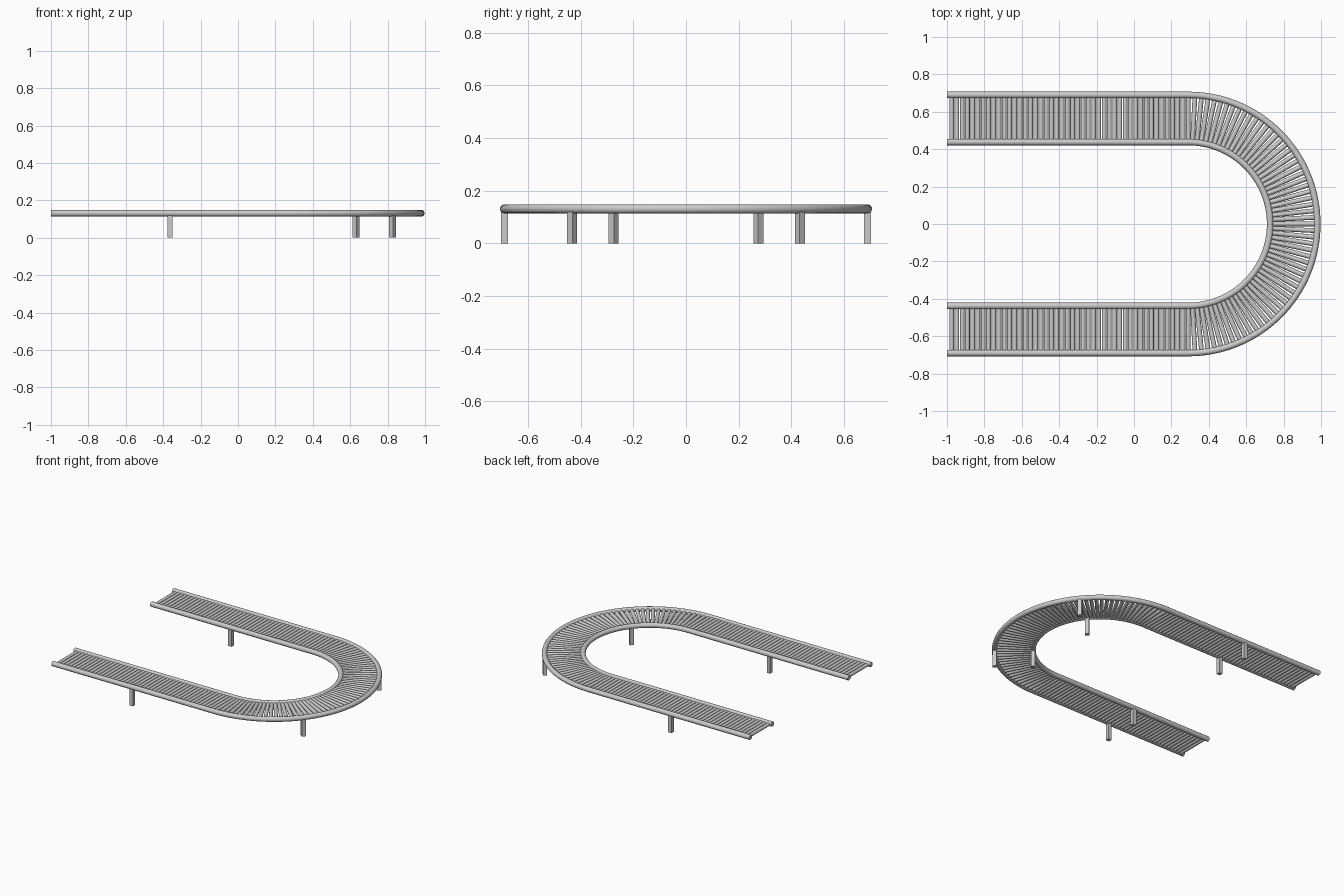
import bpy, math

if "Cube" in bpy.data.objects:
    bpy.data.objects.remove(bpy.data.objects["Cube"])

CX = 0.29                 # centre of the bend
R_IN, R_OUT = 0.438, 0.69 # rail centre lines
RAIL_R, RAIL_Z = 0.0175, 0.131
ROLLER_R, ROLLER_Z = 0.0125, 0.128
LEG_W = 0.027


def smooth(ob):
    bpy.ops.object.select_all(action='DESELECT')
    ob.select_set(True)
    bpy.context.view_layer.objects.active = ob
    bpy.ops.object.shade_smooth_by_angle(angle=math.radians(40))


# Rails: round tube swept along a U-shaped path
def rail(name, r):
    pts = [(-1, -r)]
    n = 64
    for i in range(n + 1):
        a = -math.pi / 2 + math.pi * i / n
        pts.append((CX + r * math.cos(a), r * math.sin(a)))
    pts.append((-1, r))
    cu = bpy.data.curves.new(name, 'CURVE')
    cu.dimensions = '3D'
    cu.bevel_depth = RAIL_R
    cu.bevel_resolution = 4
    cu.use_fill_caps = True
    sp = cu.splines.new('POLY')
    sp.points.add(len(pts) - 1)
    for p, (x, y) in zip(sp.points, pts):
        p.co = (x, y, RAIL_Z, 1)
    ob = bpy.data.objects.new(name, cu)
    bpy.context.collection.objects.link(ob)
    bpy.ops.object.select_all(action='DESELECT')
    ob.select_set(True)
    bpy.context.view_layer.objects.active = ob
    bpy.ops.object.convert(target='MESH')
    smooth(bpy.context.object)


rail("inner_rail", R_IN)
rail("outer_rail", R_OUT)

# Rollers share one cylinder mesh lying along local x
bpy.ops.mesh.primitive_cylinder_add(vertices=16, radius=ROLLER_R,
                                    depth=R_OUT - R_IN, rotation=(0, math.pi / 2, 0))
first = bpy.context.object
bpy.ops.object.transform_apply(rotation=True)
smooth(first)
roller_mesh = first.data
bpy.data.objects.remove(first)
MID = (R_IN + R_OUT) / 2


def roller(name, x, y, angle):
    ob = bpy.data.objects.new(name, roller_mesh)
    ob.location = (x, y, ROLLER_Z)
    ob.rotation_euler = (0, 0, angle)
    bpy.context.collection.objects.link(ob)


N_STRAIGHT, N_BEND = 46, 60
for side in (-1, 1):
    for i in range(N_STRAIGHT):
        x = -0.975 + (CX + 0.975) * i / (N_STRAIGHT - 1)
        roller("straight_roller", x, side * MID, math.pi / 2)
for i in range(1, N_BEND):
    a = -math.pi / 2 + math.pi * i / N_BEND
    roller("bend_roller", CX + MID * math.cos(a), MID * math.sin(a), a)


# Square legs under the rails
def leg(name, x, y, angle=0):
    h = RAIL_Z - 0.012
    bpy.ops.mesh.primitive_cube_add(size=1, location=(x, y, h / 2), rotation=(0, 0, angle))
    ob = bpy.context.object
    ob.name = name
    ob.scale = (LEG_W, LEG_W, h)


BEND_A = math.radians(39)
for side in (-1, 1):
    for r in (R_IN, R_OUT):
        leg("straight_leg", -0.363, side * r)
        a = side * BEND_A
        leg("bend_leg", CX + r * math.cos(a), r * math.sin(a), a)
